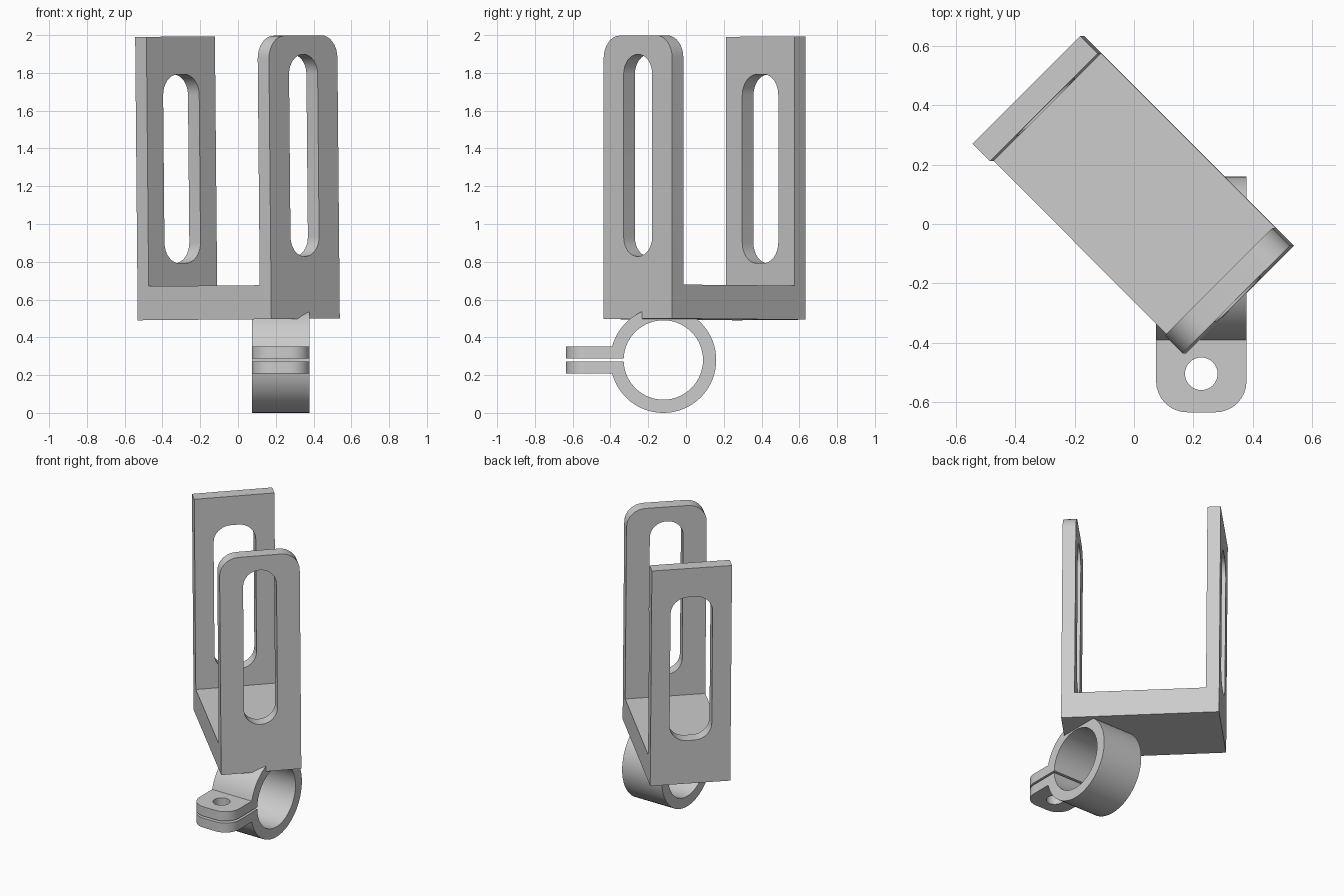
import bpy
import bmesh
from math import sin, cos, asin, pi, radians
from mathutils import Matrix, Vector

cube = bpy.data.objects.get("Cube")
if cube:
    bpy.data.objects.remove(cube, do_unlink=True)

grey = bpy.data.materials.new("plain grey")
grey.use_nodes = True
grey.diffuse_color = (0.6, 0.6, 0.6, 1)
grey.node_tree.nodes["Principled BSDF"].inputs["Base Color"].default_value = grey.diffuse_color


def prism(name, points, depth, axis, round_if=None, radius=0, segments=8):
    """Extrude a closed outline along an axis, centred, rounding chosen edges."""
    half = axis * depth / 2
    bm = bmesh.new()
    face = bm.faces.new([bm.verts.new(p - half) for p in points])
    new = bmesh.ops.extrude_face_region(bm, geom=[face])["geom"]
    bmesh.ops.translate(bm, vec=axis * depth,
                        verts=[v for v in new if isinstance(v, bmesh.types.BMVert)])
    if round_if:
        edges = [e for e in bm.edges if round_if(*[v.co for v in e.verts])]
        bmesh.ops.bevel(bm, geom=edges, offset=radius, segments=segments,
                        profile=0.5, affect='EDGES')
    bmesh.ops.recalc_face_normals(bm, faces=bm.faces)
    mesh = bpy.data.meshes.new(name)
    bm.to_mesh(mesh)
    bm.free()
    mesh.materials.append(grey)
    obj = bpy.data.objects.new(name, mesh)
    bpy.context.collection.objects.link(obj)
    return obj


def cut(target, cutter):
    """Subtract the cutter for good and throw it away."""
    cutter.hide_render = True
    mod = target.modifiers.new("cut", 'BOOLEAN')
    mod.operation = 'DIFFERENCE'
    mod.solver = 'EXACT'
    mod.object = cutter
    bpy.context.view_layer.objects.active = target
    bpy.ops.object.modifier_apply(modifier=mod.name)
    bpy.data.objects.remove(cutter, do_unlink=True)


def smooth(obj):
    bpy.ops.object.select_all(action='DESELECT')
    obj.select_set(True)
    bpy.context.view_layer.objects.active = obj
    bpy.ops.object.shade_smooth_by_angle(angle=radians(30))


def along(axis):
    """Test for edges that run parallel to an axis."""
    return lambda a, b: abs((b - a).normalized().dot(axis)) > 0.99


X, Y, Z = Vector((1, 0, 0)), Vector((0, 1, 0)), Vector((0, 0, 1))

# U-shaped bracket: thick base and two upright plates, front one round-cornered
length, width, height, wall, floor = 0.5, 0.513, 1.5, 0.084, 0.18
inner = length - wall
outline = [(-length, 0), (length, 0), (length, height), (inner, height),
           (inner, floor), (-inner, floor), (-inner, height), (-length, height)]
bracket = prism("bracket", [Vector((x, 0, z)) for x, z in outline], width, Y,
                lambda a, b: along(X)(a, b) and min(a.x, b.x) > 0 and min(a.z, b.z) > 1,
                0.12)

# Long slot through each plate
for x, half, low, high, radius in ((0.46, 0.107, 0.33, 1.4, 0.105),
                                   (-0.46, 0.135, 0.3, 1.3, 0.11)):
    corners = [(-half, low), (half, low), (half, high), (-half, high)]
    cut(bracket, prism("slot_cutter", [Vector((x, y, z)) for y, z in corners],
                       0.3, X, along(X), radius))
bracket.matrix_world = (Matrix.Translation((0.004, 0.099, 0.495))
                        @ Matrix.Rotation(-0.009, 4, 'Y')
                        @ Matrix.Rotation(radians(-45), 4, 'Z'))
smooth(bracket)

# Split ring clamp with two ears
outer, bore, ear, slit, tip = 0.28, 0.21, 0.0725, 0.007, -0.515


def arc(radius, gap, steps=64):
    start = pi - asin(gap / radius)
    angles = [start * (1 - 2 * i / steps) for i in range(steps + 1)]
    return [Vector((0, radius * cos(a), radius * sin(a))) for a in angles]


def ear_end(*heights):
    return [Vector((0, tip, z)) for z in heights]


ring = (arc(outer, ear) + ear_end(-ear, -slit)
        + arc(bore, slit)[::-1] + ear_end(slit, ear))
clamp = prism("ring_clamp", ring, 0.305, X,
              lambda a, b: along(Z)(a, b) and max(a.y, b.y) < tip + 0.01, 0.105)

# Bolt hole through both ears
circle = [Vector((0.055 * cos(i * pi / 16), -0.385 + 0.055 * sin(i * pi / 16), 0))
          for i in range(32)]
cut(clamp, prism("bolt_hole_cutter", circle, 0.4, Z))
clamp.location = (0.227, -0.12, 0.28)
smooth(clamp)
